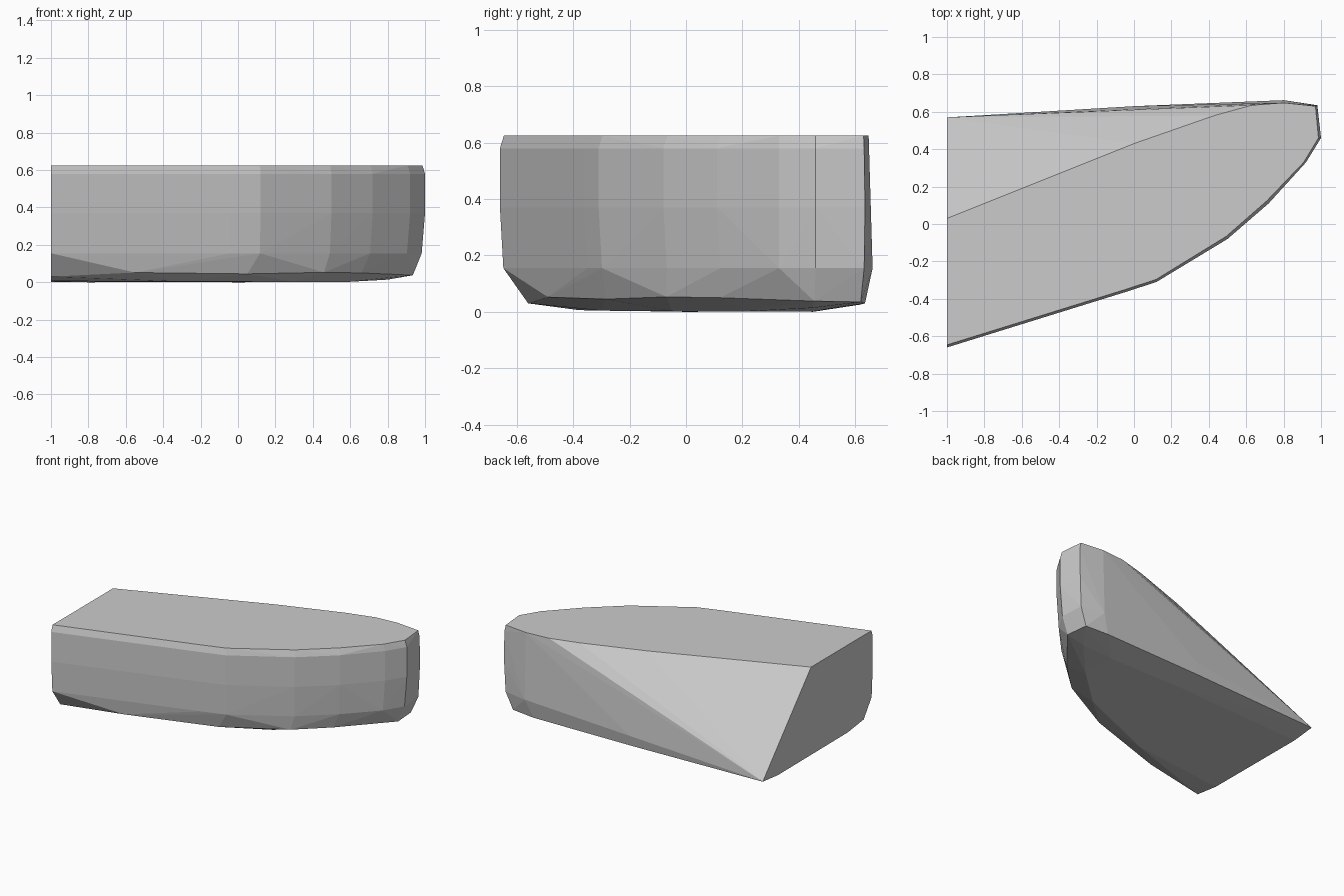
import bpy, bmesh

if "Cube" in bpy.data.objects:
    bpy.data.objects.remove(bpy.data.objects["Cube"])

# Visible front outline (plan view), from the cut left end round to the nose
FRONT = [(-1, -.66), (-.04, -.362), (.12, -.31), (.5, -.08), (.72, .11),
         (.92, .33), (1, .46)]

points = []


def ring(z, dx, dy):
    """Front outline at one height, drawn in slightly towards the body."""
    for x, y in FRONT:
        shrink = dx * max(0, x)
        points.append((x - shrink, y + dy * (1 if y < .2 else 0), z))


# Side wall levels: upper bevel, upright band, lower taper
ring(.625, .014, .014)
ring(.58, 0, 0)
ring(.37, 0, 0)
ring(.155, .018, .012)

# Top edge along the back slope
points += [(x, y, .625) for x, y in
           [(-1, .03), (0, .43), (.43, .58), (.63, .635), (.8, .648), (.97, .63)]]

# Rounded back corner and back wall
points += [(.98, .632, .58), (.98, .635, .37), (.97, .632, .155),
           (.8, .652, .4), (.8, .662, .155), (0, .63, .1)]

# Lower rim and keel
points += [(-1, -.56, .03), (-.55, -.49, .052), (.05, -.285, .045),
           (.46, -.07, .053), (.66, .12, .05), (.84, .34, .052),
           (.935, .455, .038), (.92, .62, .035), (.75, .635, .03),
           (0, .615, .025), (-1, .57, .02)]
points += [(-1, -.38, .006), (-1, .4, .002), (-.3, -.3, .004), (.3, -.05, .002),
           (.57, .2, .001), (.57, .45, .001), (0, .45, 0), (-.8, 0, 0),
           (.8, .45, .014)]

# Faceted solid wrapped round the levels
bm = bmesh.new()
for p in points:
    bm.verts.new(p)
hull = bmesh.ops.convex_hull(bm, input=bm.verts)
loose = {g for g in hull["geom_interior"] + hull["geom_unused"]
         if isinstance(g, bmesh.types.BMVert)}
bmesh.ops.delete(bm, geom=list(loose), context="VERTS")
bmesh.ops.dissolve_limit(bm, angle_limit=.01, verts=bm.verts, edges=bm.edges)
bmesh.ops.recalc_face_normals(bm, faces=bm.faces)
mesh = bpy.data.meshes.new("faceted_block")
bm.to_mesh(mesh)
bm.free()
block = bpy.data.objects.new("faceted_block", mesh)
bpy.context.collection.objects.link(block)
